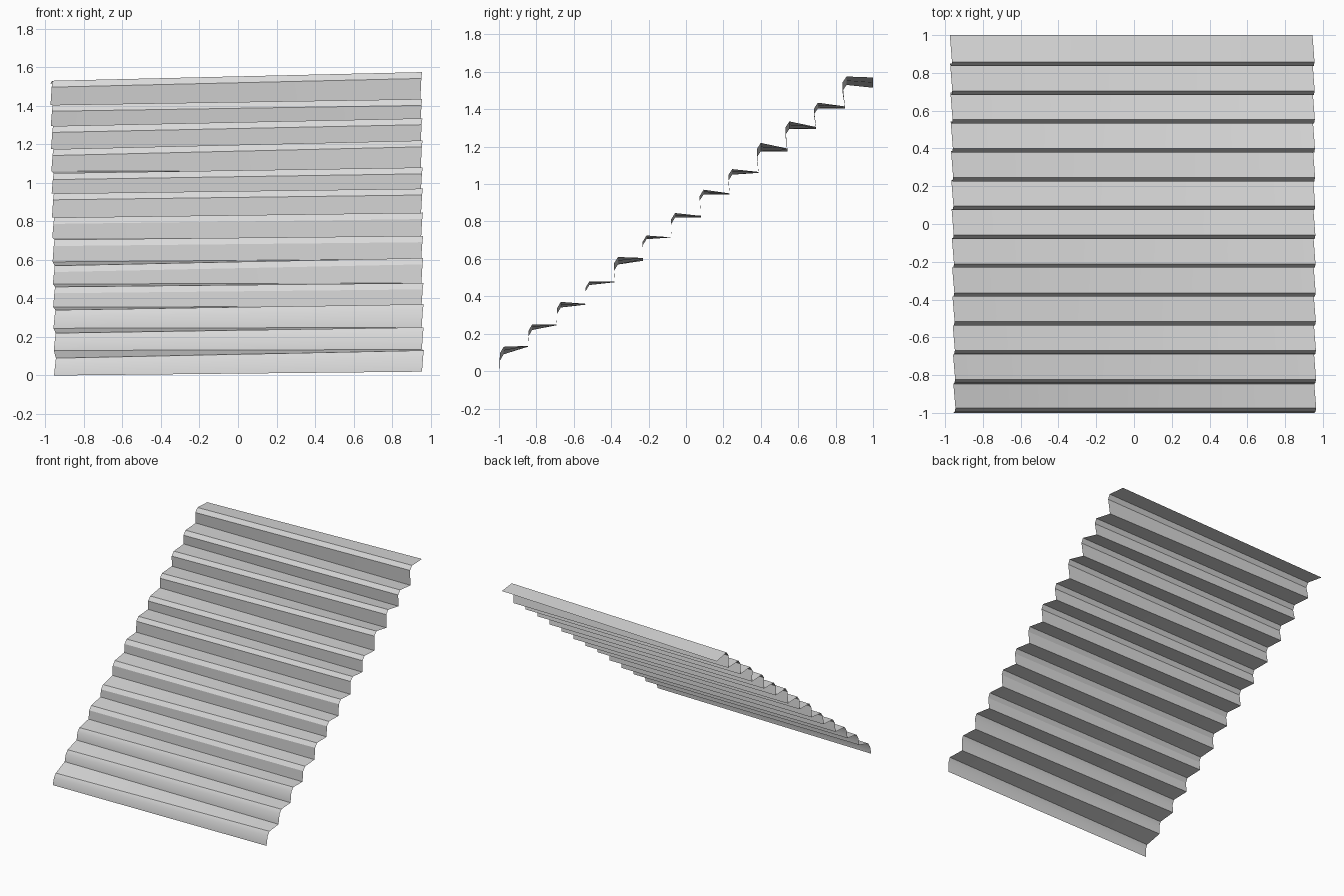
import bpy
import bmesh
import math

# Remove the default cube only
default_cube = bpy.data.objects.get("Cube")
if default_cube:
    bpy.data.objects.remove(default_cube, do_unlink=True)


def make_material(name, colour):
    material = bpy.data.materials.new(name)
    material.use_nodes = True
    material.diffuse_color = colour
    shader = next(node for node in material.node_tree.nodes if node.type == "BSDF_PRINCIPLED")
    shader.inputs["Base Color"].default_value = colour
    return material


def lerp(start, end, factor):
    return start + (end - start) * factor


# Heights of the riser feet and tread lips along each side edge
foot_left = [0, .13, .245, .355, .475, .59, .715, .82, .945, 1.06, 1.175, 1.295, 1.405, 1.515]
foot_right = [.02, .135, .25, .36, .48, .605, .715, .83, .95, 1.065, 1.19, 1.305, 1.415, 1.57]
lip_left = [.09, .22, .34, .46, .57, .705, .82, .945, 1.05, 1.175, 1.295, 1.405, 1.53]
lip_right = [.13, .25, .37, .48, .61, .725, .845, .97, 1.08, 1.22, 1.335, 1.435, 1.575]
step_count = len(lip_left)


def step_profile(side):
    """Return (x offset, y, z) points up the flight; side runs from 0 left to 1 right."""
    points = []
    for step in range(step_count):
        climb = step / (step_count - 1)
        foot_y = lerp(-1, .85, climb)
        foot_z = lerp(foot_left[step], foot_right[step], side)
        lip_z = lerp(lip_left[step], lip_right[step], side)

        # Upper risers lean forward, lower risers lean back
        lean = lerp(.006, -.014, climb)
        setback = lerp(.025, .008, climb)
        points.append((0, foot_y, foot_z))
        points.append((.006, foot_y + lean, lip_z - .033))
        points.append((.01, foot_y + setback, lip_z))
    points.append((0, 1, lerp(foot_left[-1], foot_right[-1], side)))
    return points


def build_staircase(material):
    bm = bmesh.new()
    columns = []

    # Left edge, centre line and right edge of the folded sheet
    for side in (0, .5, 1):
        column = []
        for x_offset, y, z in step_profile(side):
            bottom_x = lerp(-.955, .955, side)
            top_x = lerp(-.975, .945, side)
            x = lerp(bottom_x, top_x, (y + 1) / 2)
            if side != .5:
                x += x_offset
            column.append(bm.verts.new((x, y, z)))
        columns.append(column)

    # Join the columns into risers, bevelled noses and treads
    for left, right in zip(columns, columns[1:]):
        for row in range(len(left) - 1):
            bm.faces.new((left[row], right[row], right[row + 1], left[row + 1]))

    mesh = bpy.data.meshes.new("staircase")
    bm.to_mesh(mesh)
    bm.free()
    mesh.materials.append(material)
    staircase = bpy.data.objects.new("staircase", mesh)
    bpy.context.collection.objects.link(staircase)
    return staircase


# Folded staircase sheet
staircase = build_staircase(make_material("light grey", (.7, .7, .7, 1)))
bpy.ops.object.select_all(action="DESELECT")
staircase.select_set(True)
bpy.context.view_layer.objects.active = staircase
bpy.ops.object.shade_smooth_by_angle(angle=math.radians(30))
